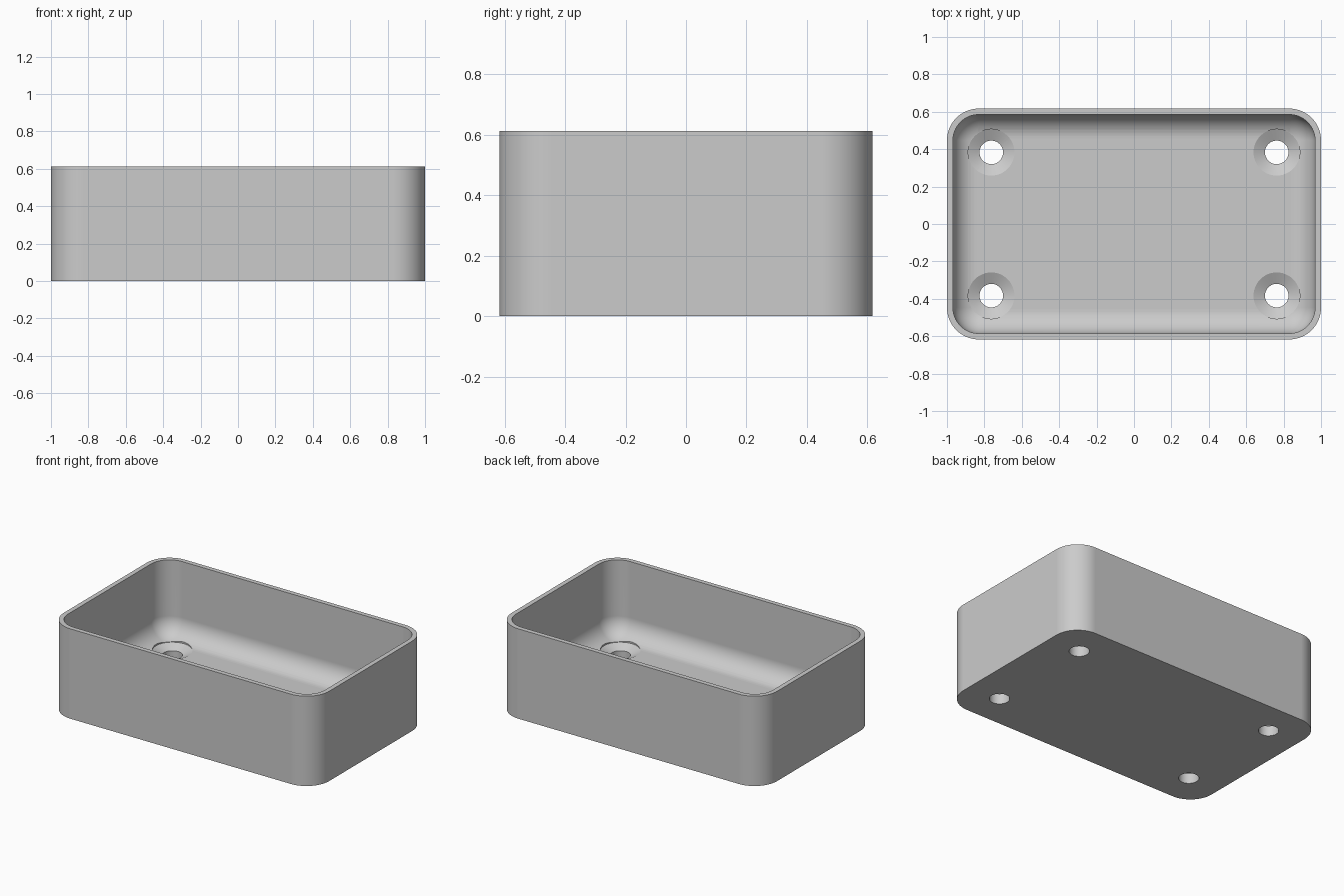
import bpy, bmesh
from math import cos, sin, pi, radians

cube = bpy.data.objects.get("Cube")
if cube:
    bpy.data.objects.remove(cube, do_unlink=True)

HALF_X, HALF_Y, HEIGHT = 1.0, 0.617, 0.612
CORNER, WALL, FLOOR, FILLET = 0.17, 0.032, 0.10, 0.13
HOLE_X, HOLE_Y, HOLE_R, SINK_R, SINK_DEPTH = 0.763, 0.383, 0.063, 0.124, 0.03
CORNER_STEPS, FILLET_STEPS, HOLE_SIDES = 16, 12, 48

grey = bpy.data.materials.new("plain grey")
grey.use_nodes = True
grey.diffuse_color = (0.6, 0.6, 0.6, 1)
grey.node_tree.nodes["Principled BSDF"].inputs["Base Color"].default_value = (0.6, 0.6, 0.6, 1)


def make_object(name, bm):
    bmesh.ops.recalc_face_normals(bm, faces=bm.faces)
    mesh = bpy.data.meshes.new(name)
    bm.to_mesh(mesh)
    bm.free()
    mesh.materials.append(grey)
    obj = bpy.data.objects.new(name, mesh)
    bpy.context.collection.objects.link(obj)
    return obj


def skin(bm, rings):
    """Closed body through a stack of equal-sized point rings."""
    loops = [[bm.verts.new(p) for p in ring] for ring in rings]
    for a, b in zip(loops, loops[1:]):
        for i in range(len(a)):
            j = (i + 1) % len(a)
            bm.faces.new((a[i], a[j], b[j], b[i]))
    bm.faces.new(loops[0])
    bm.faces.new(loops[-1])


def rounded_rectangle(inset, z):
    r = CORNER - inset
    cx, cy = HALF_X - CORNER, HALF_Y - CORNER
    ring = []
    for quarter, (sx, sy) in enumerate(((1, 1), (-1, 1), (-1, -1), (1, -1))):
        for k in range(CORNER_STEPS + 1):
            a = (quarter + k / CORNER_STEPS) * pi / 2
            ring.append((sx * cx + r * cos(a), sy * cy + r * sin(a), z))
    return ring


def circle(cx, cy, r, z):
    return [(cx + r * cos(2 * pi * i / HOLE_SIDES), cy + r * sin(2 * pi * i / HOLE_SIDES), z)
            for i in range(HOLE_SIDES)]


# Open tray: outer wall, flat rim, inner wall, filleted floor
rings = [rounded_rectangle(0, 0), rounded_rectangle(0, HEIGHT), rounded_rectangle(WALL, HEIGHT)]
for k in range(FILLET_STEPS + 1):
    a = k / FILLET_STEPS * pi / 2
    rings.append(rounded_rectangle(WALL + FILLET * (1 - cos(a)), FLOOR + FILLET * (1 - sin(a))))
bm = bmesh.new()
skin(bm, rings)
tray = make_object("tray", bm)

# Countersunk screw holes in the four corners
bm = bmesh.new()
for sx in (-1, 1):
    for sy in (-1, 1):
        profile = ((HOLE_R, -0.1), (HOLE_R, FLOOR - SINK_DEPTH), (SINK_R, FLOOR), (SINK_R, FLOOR + 0.2))
        skin(bm, [circle(sx * HOLE_X, sy * HOLE_Y, r, z) for r, z in profile])
cutter = make_object("screw_hole_cutter", bm)
cutter.hide_render = True

cut = tray.modifiers.new("screw holes", 'BOOLEAN')
cut.operation = 'DIFFERENCE'
cut.solver = 'EXACT'
cut.object = cutter
bpy.ops.object.select_all(action='DESELECT')
tray.select_set(True)
bpy.context.view_layer.objects.active = tray
bpy.ops.object.modifier_apply(modifier=cut.name)
bpy.data.objects.remove(cutter, do_unlink=True)

# Smooth curves with crisp edges
bpy.ops.object.shade_smooth_by_angle(angle=radians(20))
weighted = tray.modifiers.new("even shading", 'WEIGHTED_NORMAL')
weighted.keep_sharp = True
